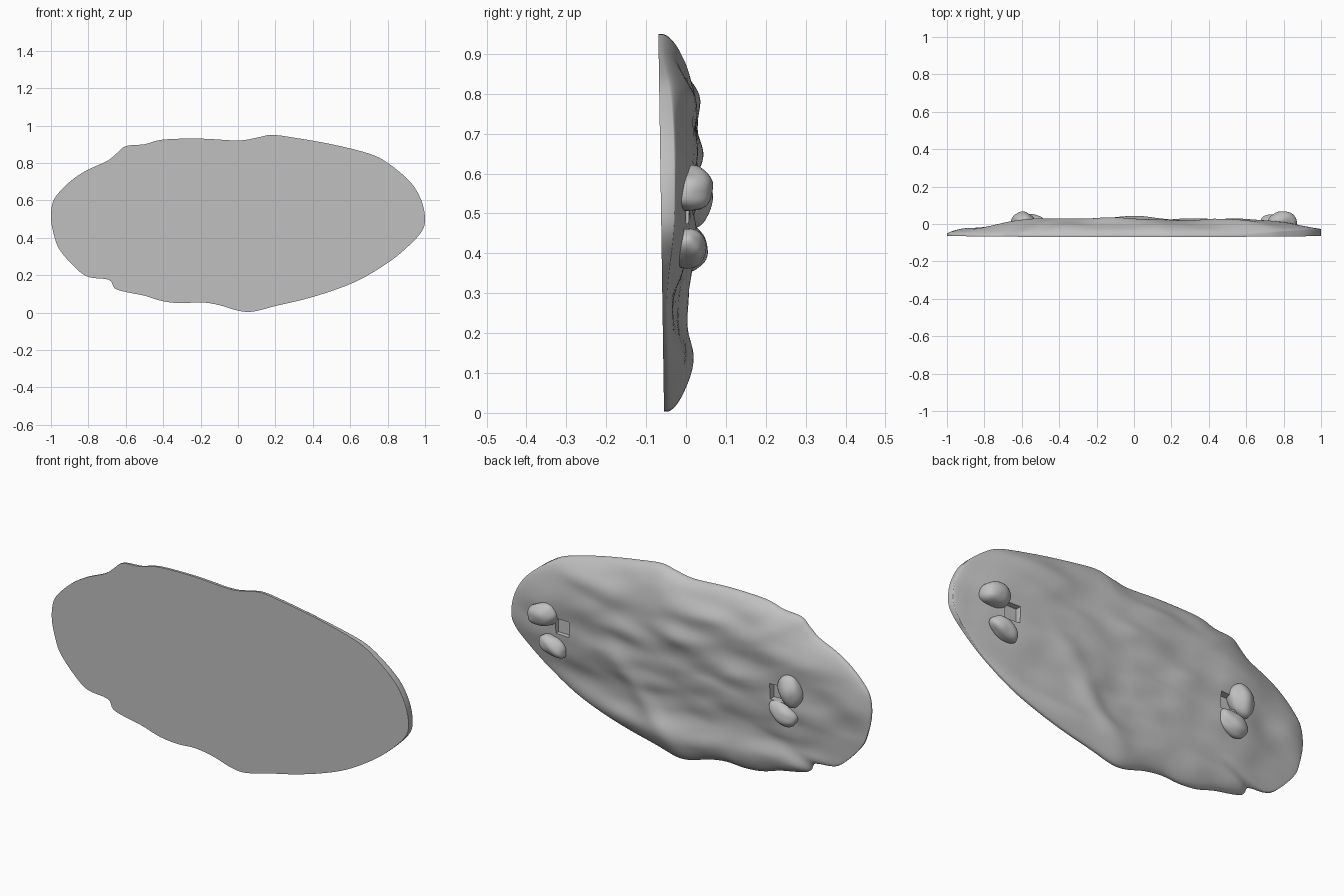
import bpy, bmesh, math
from mathutils import Vector, Matrix, noise

if "Cube" in bpy.data.objects:
    bpy.data.objects.remove(bpy.data.objects["Cube"])

grey = bpy.data.materials.new("stone grey")
grey.use_nodes = True
GREY = (0.53, 0.53, 0.53, 1)
grey.diffuse_color = GREY
grey.node_tree.nodes["Principled BSDF"].inputs["Base Color"].default_value = GREY

# Slab outline (x, z), anticlockwise from the +x tip
OUTLINE = [(1, .5), (.98, .6), (.92, .7), (.8, .8), (.7, .85), (.5, .9), (.3, .935),
           (.18, .95), (.1, .935), (0, .92), (-.2, .93), (-.4, .925), (-.5, .9),
           (-.6, .89), (-.65, .85), (-.7, .81), (-.8, .765), (-.88, .715),
           (-.95, .65), (-.99, .59), (-1, .5), (-.98, .4), (-.95, .33), (-.87, .24),
           (-.8, .19), (-.69, .175), (-.66, .13), (-.6, .11), (-.5, .09), (-.4, .06),
           (-.3, .05), (-.2, .055), (-.1, .04), (0, .01), (.08, .005), (.2, .035),
           (.35, .07), (.5, .115), (.65, .175), (.8, .265), (.9, .345), (.98, .43)]
# Long swells across the back (x, z)
SWELLS = [(-.15, .8), (.02, .66), (.3, .6), (-.28, .53), (.24, .36), (.5, .79)]
CENTRE = Vector((0, .47))
STEPS, RINGS = 4, 44


def smooth_loop(points):
    """Closed Catmull-Rom curve through the points."""
    pts = [Vector(p) for p in points]
    out = []
    for i in range(len(pts)):
        a, b, c, d = (pts[(i + k) % len(pts)] for k in (-1, 0, 1, 2))
        for s in range(STEPS):
            t = s / STEPS
            out.append(b + (c - a) * t / 2 + (a * 2 - b * 5 + c * 4 - d) * t * t / 2
                       + (b * 3 - a - c * 3 + d) * t ** 3 / 2)
    return out


def bump(value, middle, width):
    return math.exp(-((value - middle) / width) ** 2)


def step(value, edge, sharp):
    return 1 / (1 + math.exp((edge - value) * sharp))


def front_y(z):
    return -.055 - .015 * z


def back_y(x, z, t):
    """Rounded rim, broad swells and rippled stone grain."""
    # the lower +x edge slopes more gently than the rest
    gentle = step(x, .25, 12) * step(-z, -.42, 14)
    rim = max(0, 1 - t ** (6 - 3 * gentle)) ** .6
    crest = .008 + .02 * bump(z, .7, .17) + .012 * bump(z, .13, .06)
    crest -= .022 * bump(z, .27, .09)
    crest -= .03 * step(-x, .7, 25) + .02 * step(x, .83, 25)
    # diagonal ridge on the lower half
    across = x - (.12 + .74 * (z - .1))
    crest += .016 * bump(across, 0, .07) * bump(z, .26, .2)
    crest += sum(.013 * bump(x, sx, .14) * bump(z, sz, .045) for sx, sz in SWELLS)
    ripple = noise.noise(Vector((x * 2.6 + z, 3, z * 8 - x * 1.5)))
    grain = noise.noise(Vector((x * 6, 7, z * 11 + x * 2)))
    crest += .014 * ripple + .007 * grain
    wall = .028 * step(x, .75, 15) * step(z, .38, 20) + .008
    base = front_y(z)
    return base + wall + (crest - base - wall) * rim


def finish(bm, name, angle=40):
    bmesh.ops.recalc_face_normals(bm, faces=bm.faces)
    mesh = bpy.data.meshes.new(name)
    bm.to_mesh(mesh)
    bm.free()
    obj = bpy.data.objects.new(name, mesh)
    bpy.context.collection.objects.link(obj)
    mesh.materials.append(grey)
    bpy.ops.object.select_all(action="DESELECT")
    obj.select_set(True)
    bpy.context.view_layer.objects.active = obj
    bpy.ops.object.shade_smooth_by_angle(angle=math.radians(angle))
    return obj


# Stone slab: flat front, rippled back made of concentric rings
bm = bmesh.new()
loop = smooth_loop(OUTLINE)
rings = [[bm.verts.new((p.x, front_y(p.y), p.y)) for p in loop]]
bm.faces.new(rings[0])
for r in range(RINGS, 0, -1):
    t = math.sin(r / RINGS * math.pi / 2)
    ring = []
    for p in loop:
        q = CENTRE + (p - CENTRE) * t
        ring.append(bm.verts.new((q.x, back_y(q.x, q.y, t), q.y)))
    rings.append(ring)
for outer, inner in zip(rings, rings[1:]):
    for i in range(len(loop)):
        j = (i + 1) % len(loop)
        bm.faces.new((outer[i], outer[j], inner[j], inner[i]))
tip = bm.verts.new((CENTRE.x, back_y(*CENTRE, 0), CENTRE.y))
last = rings[-1]
for i in range(len(loop)):
    bm.faces.new((last[i], last[(i + 1) % len(loop)], tip))
slab = finish(bm, "stone_slab")

# Square sockets cut into the back beside each pair of lumps
for x, z in ((.69, .515), (-.52, .51)):
    bpy.ops.mesh.primitive_cube_add(size=1, location=(x, .03, z))
    cutter = bpy.context.object
    cutter.scale = (.08, .1, .08)
    cutter.hide_render = True
    bpy.context.view_layer.objects.active = slab
    cut = slab.modifiers.new("socket", "BOOLEAN")
    cut.operation, cut.solver, cut.object = "DIFFERENCE", "EXACT", cutter
    # cut before any smoothing modifier
    slab.modifiers.move(len(slab.modifiers) - 1, 0)
    bpy.ops.object.modifier_apply(modifier=cut.name)
    bpy.data.objects.remove(cutter)
slab.data.materials.clear()
slab.data.materials.append(grey)


def lump(name, place, radii, tilt):
    bm = bmesh.new()
    bmesh.ops.create_icosphere(bm, subdivisions=4, radius=1)
    for v in bm.verts:
        v.co *= 1 + .15 * noise.noise(v.co * 1.1 + Vector(place) * 9)
    turn = Matrix.Rotation(math.radians(tilt), 4, "Y")
    bm.transform(Matrix.Translation(place) @ turn @ Matrix.Diagonal((*radii, 1)))
    finish(bm, name)


# Rounded lumps in two pairs
lump("left_upper_lump", (.795, .012, .56), (.078, .055, .056), 12)
lump("left_lower_lump", (.74, .006, .412), (.078, .046, .045), -22)
lump("right_upper_lump", (-.595, .012, .545), (.062, .052, .08), 12)
lump("right_lower_lump", (-.55, .008, .415), (.08, .046, .052), -25)
